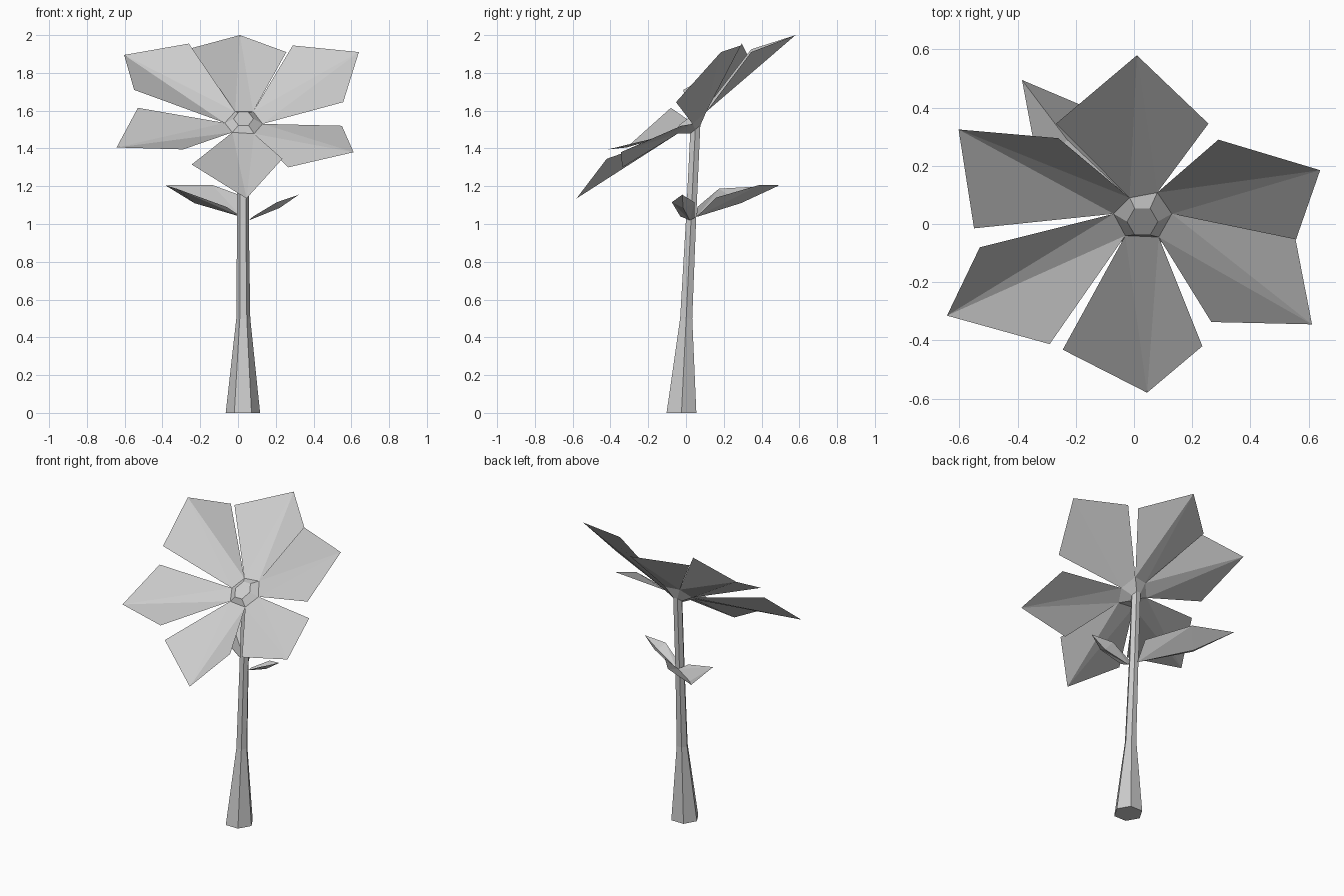
import bpy
from math import cos, sin, radians
from mathutils import Vector


def make(name, verts, faces):
    mesh = bpy.data.meshes.new(name)
    mesh.from_pydata(verts, [], faces)
    mesh.update()
    ob = bpy.data.objects.new(name, mesh)
    bpy.context.collection.objects.link(ob)
    return ob


def hexagon(x, y, z, r, slope=0.0):
    """Hexagon with corners on the x axis; slope raises it toward +y."""
    pts = []
    for i in range(6):
        a = radians(60 * i)
        dy = r * sin(a)
        pts.append(Vector((x + r * cos(a), y + dy, z + slope * dy)))
    return pts


def loft(name, rings, cap_start=True, cap_end=True):
    """Skin a stack of six-sided rings, counter-clockwise from above."""
    n = 6
    faces = [(k * n + i, k * n + (i + 1) % n, (k + 1) * n + (i + 1) % n, (k + 1) * n + i)
             for k in range(len(rings) - 1) for i in range(n)]
    if cap_start:
        faces.append(tuple(reversed(range(n))))
    if cap_end:
        faces.append(tuple(range((len(rings) - 1) * n, len(rings) * n)))
    return make(name, [p for r in rings for p in r], faces)


# Stem: flared foot, slight backward lean, tilted top
stem_top = hexagon(0.027, 0.049, 1.5, 0.031, 0.8)
loft("stem", [hexagon(0.026, -0.024, 0, 0.091),
              hexagon(0.028, 0.001, 0.5, 0.037),
              hexagon(0.026, 0.027, 1.03, 0.031),
              stem_top], cap_end=False)

# Flower centre: calyx widening from the stem, then a raised hexagonal button
rim = [Vector(p) for p in [(0.13, 0.035, 1.53), (0.08, 0.108, 1.595), (-0.015, 0.09, 1.595),
                           (-0.07, 0.035, 1.535), (-0.03, -0.04, 1.485), (0.085, -0.045, 1.478)]]
button = hexagon(0.029, 0.008, 1.557, 0.053, 0.75)
loft("flower_centre", [stem_top, rim, button], cap_start=False)

# Petals: each grows from one rim edge (shoulder, tip, shoulder), cupped along its length
petals = [
    [(0.557, -0.053, 1.645), (0.64, 0.185, 1.91), (0.29, 0.29, 1.945)],
    [(0.256, 0.345, 1.91), (0.01, 0.58, 2.0), (-0.268, 0.345, 1.925)],
    [(-0.26, 0.295, 1.955), (-0.603, 0.325, 1.895), (-0.55, -0.015, 1.71)],
    [(-0.53, -0.08, 1.615), (-0.643, -0.315, 1.405), (-0.29, -0.413, 1.395)],
    [(-0.245, -0.432, 1.315), (0.045, -0.58, 1.135), (0.235, -0.42, 1.345)],
    [(0.266, -0.337, 1.3), (0.612, -0.345, 1.38), (0.55, -0.025, 1.52)],
]
for i, outer in enumerate(petals):
    # the outer points of the lower petals run the same way round as the rim
    corners = [rim[i]] + [Vector(p) for p in outer] + [rim[(i + 1) % 6]]
    make("petal_%d" % (i + 1), corners, [(0, 1, 2), (0, 2, 4), (4, 2, 3)])


# Leaves: two halves folded up along a midrib, each half with a heel by the stem
def leaf(name, base, mid, tip, side_a, heel_a, side_b, heel_b):
    make(name, [base, mid, tip, side_a, heel_a, side_b, heel_b],
         [(0, 1, 3), (0, 3, 4), (1, 2, 3), (1, 0, 5), (0, 6, 5), (2, 1, 5)])


leaf("back_leaf", (0.02, 0.055, 1.037), (-0.23, 0.29, 1.11), (-0.385, 0.495, 1.205),
     (-0.137, 0.39, 1.207), (0.045, 0.16, 1.14), (-0.325, 0.175, 1.187), (-0.06, 0.06, 1.09))
leaf("side_leaf", (0.06, 0.02, 1.02), (0.22, -0.015, 1.085), (0.322, -0.02, 1.155),
     (0.205, 0.045, 1.115), (0.07, 0.045, 1.032), (0.205, -0.075, 1.115), (0.08, -0.03, 1.04))
